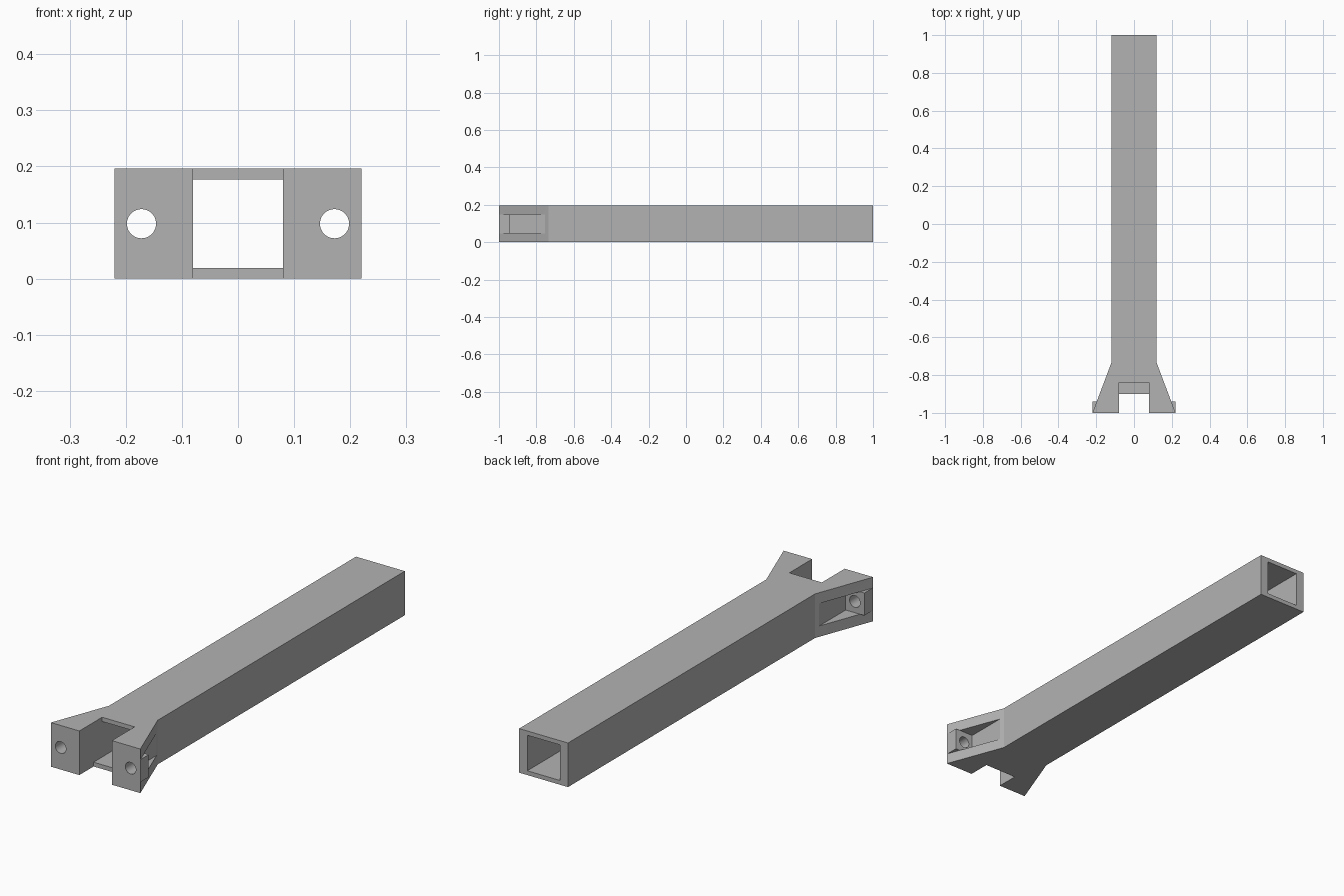
import bpy, bmesh
from mathutils import Matrix, Vector

if "Cube" in bpy.data.objects:
    bpy.data.objects.remove(bpy.data.objects["Cube"], do_unlink=True)

H = 0.196                      # beam height
MID = H / 2

grey = bpy.data.materials.new("plain_grey")
grey.use_nodes = True
colour = (0.45, 0.45, 0.45, 1)
grey.diffuse_color = colour
grey.node_tree.nodes["Principled BSDF"].inputs["Base Color"].default_value = colour


def add_object(name, bm):
    bmesh.ops.recalc_face_normals(bm, faces=bm.faces)
    mesh = bpy.data.meshes.new(name)
    bm.to_mesh(mesh)
    bm.free()
    mesh.materials.append(grey)
    obj = bpy.data.objects.new(name, mesh)
    bpy.context.collection.objects.link(obj)
    return obj


def box(name, low, high):
    low, high = Vector(low), Vector(high)
    bm = bmesh.new()
    size = Matrix.Diagonal((high - low).to_4d())
    bmesh.ops.create_cube(bm, size=1, matrix=Matrix.Translation((low + high) / 2) @ size)
    return add_object(name, bm)


def combine(target, tool, operation):
    mod = target.modifiers.new(tool.name, 'BOOLEAN')
    mod.operation, mod.solver, mod.object = operation, 'EXACT', tool
    bpy.context.view_layer.objects.active = target
    bpy.ops.object.modifier_apply(modifier=mod.name)
    bpy.data.objects.remove(tool, do_unlink=True)


# Beam with flared front end, extruded from its plan outline
half = [(0.22, -1), (0.12, -0.735), (0.12, 1)]
outline = half + [(-x, y) for x, y in reversed(half)]
bm = bmesh.new()
face = bm.faces.new([bm.verts.new((x, y, 0)) for x, y in outline])
top = bmesh.ops.extrude_face_region(bm, geom=[face])["geom"]
bmesh.ops.translate(bm, vec=(0, 0, H), verts=[v for v in top if isinstance(v, bmesh.types.BMVert)])
beam = add_object("forked_square_beam", bm)

# Side pockets, bolt lugs and bolt holes
for side in (1, -1):
    def span(a, b):
        return sorted((side * a, side * b))
    x0, x1 = span(0.127, 0.3)
    combine(beam, box("pocket", (x0, -0.94, 0.048), (x1, -0.6, 0.148)), 'DIFFERENCE')
    x0, x1 = span(0.14, 0.219)
    combine(beam, box("lug", (x0, -1, 0.048), (x1, -0.94, 0.148)), 'UNION')
    bm = bmesh.new()
    place = Matrix.Translation((side * 0.172, -0.98, MID)) @ Matrix.Rotation(1.5707963, 4, 'X')
    bmesh.ops.create_cone(bm, cap_ends=True, segments=40, radius1=0.026, radius2=0.026,
                          depth=0.12, matrix=place)
    combine(beam, add_object("bolt_hole", bm), 'DIFFERENCE')

# Hollow bore, then the fork slot: deeper on top than underneath
combine(beam, box("bore", (-0.08, -1.1, 0.019), (0.08, 1.1, 0.177)), 'DIFFERENCE')
combine(beam, box("top_slot", (-0.08, -1.1, MID), (0.08, -0.84, 0.3)), 'DIFFERENCE')
combine(beam, box("bottom_slot", (-0.08, -1.1, -0.1), (0.08, -0.9, MID)), 'DIFFERENCE')

# Smooth bolt holes, crisp edges elsewhere
beam.select_set(True)
bpy.context.view_layer.objects.active = beam
bpy.ops.object.shade_smooth_by_angle(angle=0.35)
